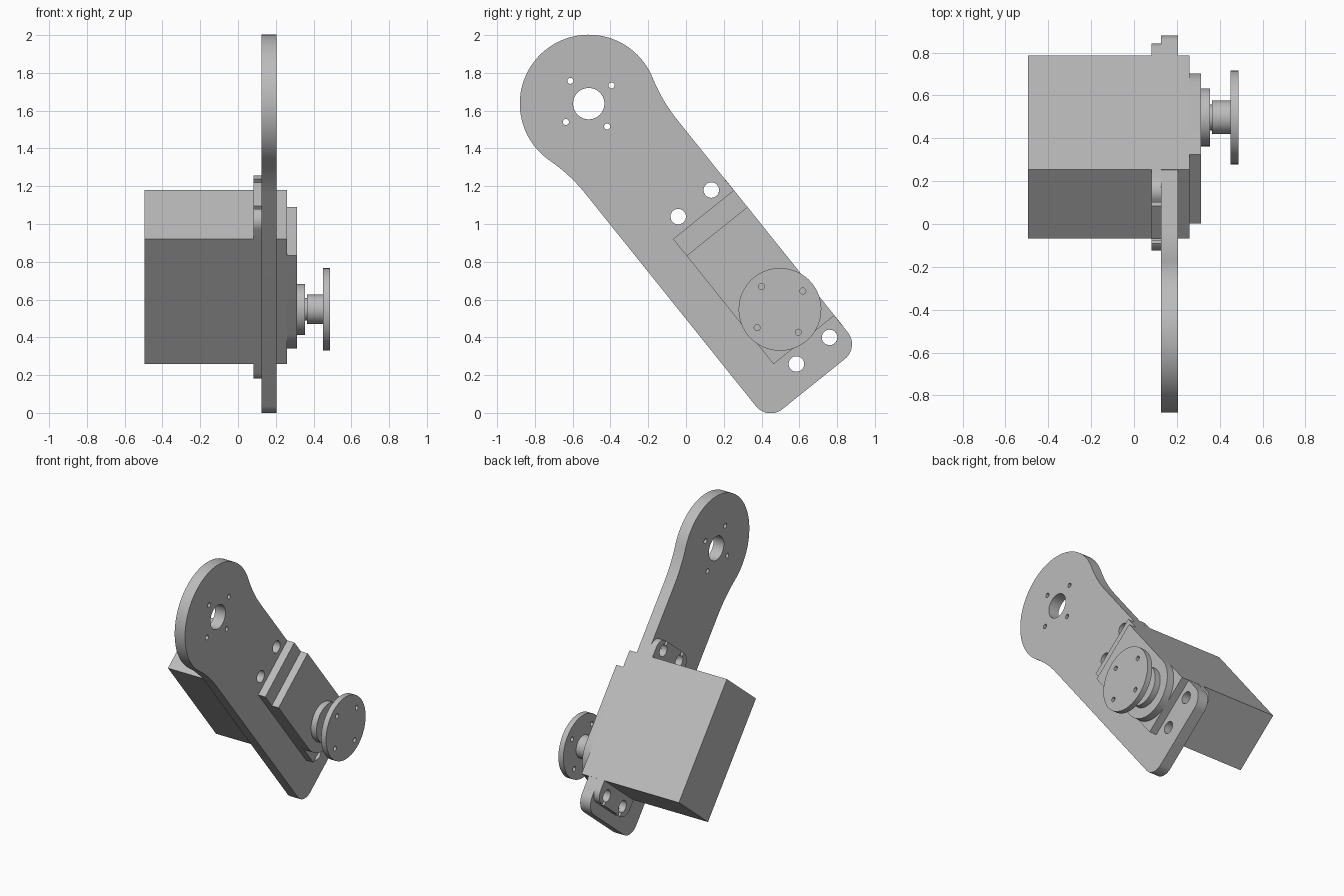
import bpy, bmesh, math
from mathutils import Matrix

cube = bpy.data.objects.get("Cube")
if cube:
    bpy.data.objects.remove(cube, do_unlink=True)

grey = bpy.data.materials.new("plain grey")
grey.use_nodes = True
GREY = (0.5, 0.5, 0.5, 1)
grey.diffuse_color = GREY
grey.node_tree.nodes["Principled BSDF"].inputs["Base Color"].default_value = GREY

# Arm frame: local x runs down the arm, local y across it, local z along world x
TILT = math.radians(51.25)
c, s = math.cos(TILT), math.sin(TILT)
FRAME = Matrix(((0, 0, 1, 0), (c, s, 0, -0.515), (-s, c, 0, 1.637), (0, 0, 0, 1)))


def arc(x, y, r, start, end, steps=16):
    """Points on an arc, angles in degrees."""
    angles = [math.radians(start + (end - start) * i / steps) for i in range(steps + 1)]
    return [(x + r * math.cos(a), y + r * math.sin(a)) for a in angles]


def circle(x, y, r, steps=48):
    return arc(x, y, r, 0, 360, steps)[:-1]


def screw_ring(x, y):
    return [circle(x + 0.155 * i, y + 0.155 * j, 0.016, 20)
            for i, j in ((1, 0), (-1, 0), (0, 1), (0, -1))]


def extrude(name, loops, x0, x1):
    """Solid from an outline with holes, spanning world x0 to x1."""
    curve = bpy.data.curves.new(name, "CURVE")
    curve.dimensions = "2D"
    curve.fill_mode = "BOTH"
    curve.extrude = (x1 - x0) / 2
    for loop in loops:
        spline = curve.splines.new("POLY")
        spline.points.add(len(loop) - 1)
        for point, (x, y) in zip(spline.points, loop):
            point.co = (x, y, 0, 1)
        spline.use_cyclic_u = True
    helper = bpy.data.objects.new(name + " outline", curve)
    bpy.context.collection.objects.link(helper)
    bpy.context.view_layer.update()
    evaluated = helper.evaluated_get(bpy.context.evaluated_depsgraph_get())
    mesh = bpy.data.meshes.new_from_object(evaluated)
    bpy.data.objects.remove(helper, do_unlink=True)

    bm = bmesh.new()
    bm.from_mesh(mesh)
    bmesh.ops.remove_doubles(bm, verts=bm.verts, dist=0.0001)
    bmesh.ops.recalc_face_normals(bm, faces=bm.faces)
    for face in bm.faces:
        face.smooth = True
        face.material_index = 0
    bm.to_mesh(mesh)
    bm.free()
    mesh.transform(FRAME @ Matrix.Translation((0, 0, (x0 + x1) / 2)))
    mesh.set_sharp_from_angle(angle=math.radians(30))
    mesh.materials.clear()
    mesh.materials.append(grey)
    obj = bpy.data.objects.new(name, mesh)
    bpy.context.collection.objects.link(obj)
    return obj


# Shared dimensions
HALF, HEAD, END = 0.312, 0.365, 1.903
TOP, BOTTOM, LOW, HIGH = 0.838, 1.688, -0.1, 0.313
MIDDLE = (TOP + BOTTOM) / 2
SHAFT = (1.483, 0.108)
BOLTS = (-0.005, 0.22)
BOLT_ROW, BOLT_R = 0.763, 0.041

# Arm plate: round head, concave neck, rounded foot, side notch for the motor
fillet = 0.885
neck = math.sqrt((HEAD + fillet) ** 2 - (HALF + fillet) ** 2)
lean = math.degrees(math.atan2(HALF + fillet, neck))
outline = arc(0, 0, HEAD, lean, 360 - lean, 56)
outline += arc(neck, -HALF - fillet, fillet, 180 - lean, 90, 10)
outline += arc(END - 0.1, 0.1 - HALF, 0.1, -90, 0)
outline += arc(END - 0.1, HALF - 0.1, 0.1, 0, 90)
outline += [(BOTTOM, HALF), (BOTTOM, LOW), (TOP, LOW), (TOP, HALF)]
outline += arc(neck, HALF + fillet, fillet, 270, 180 + lean, 10)
bolt_holes = [circle(row, v, BOLT_R, 32)
              for row in (BOLT_ROW, 2 * MIDDLE - BOLT_ROW) for v in BOLTS]
extrude("arm_plate", [outline, circle(0, 0, 0.083)] + screw_ring(0, 0) + bolt_holes,
        0.125, 0.205)

# Motor body and its raised lid, rounded around the shaft
extrude("motor_body", [[(TOP, LOW), (BOTTOM, LOW), (BOTTOM, HIGH), (TOP, HIGH)]],
        -0.495, 0.26)
lid_r = (HIGH - LOW) / 2
lid = [(0.952, LOW)] + arc(SHAFT[0], LOW + lid_r, lid_r, -90, 90, 32) + [(0.952, HIGH)]
extrude("motor_lid", [lid], 0.26, 0.313)

# Mounting tabs with keyhole slots open at the outer end
tab_end, corner, slit = 0.70, 0.075, 0.013
open_angle = 180 - math.degrees(math.asin(slit / BOLT_R))
tab = [(TOP, LOW)] + arc(tab_end + corner, LOW + corner, corner, 270, 180, 10)
for v in BOLTS:
    tab += [(tab_end, v - slit)]
    tab += arc(BOLT_ROW, v, BOLT_R, -open_angle, open_angle, 30)
    tab += [(tab_end, v + slit)]
tab += arc(tab_end + corner, HIGH - corner, corner, 180, 90, 10)[1:] + [(TOP, HIGH)]
extrude("upper_tab", [tab], 0.082, 0.125)
extrude("lower_tab", [[(2 * MIDDLE - x, y) for x, y in tab]], 0.082, 0.125)

# Output shaft stack and horn disc
for name, radius, x0, x1 in (("shaft_collar", 0.135, 0.313, 0.355),
                             ("shaft_neck", 0.06, 0.355, 0.365),
                             ("shaft_hub", 0.078, 0.365, 0.45)):
    extrude(name, [circle(*SHAFT, radius)], x0, x1)
extrude("horn_disc", [circle(*SHAFT, 0.219)] + screw_ring(*SHAFT), 0.45, 0.488)
